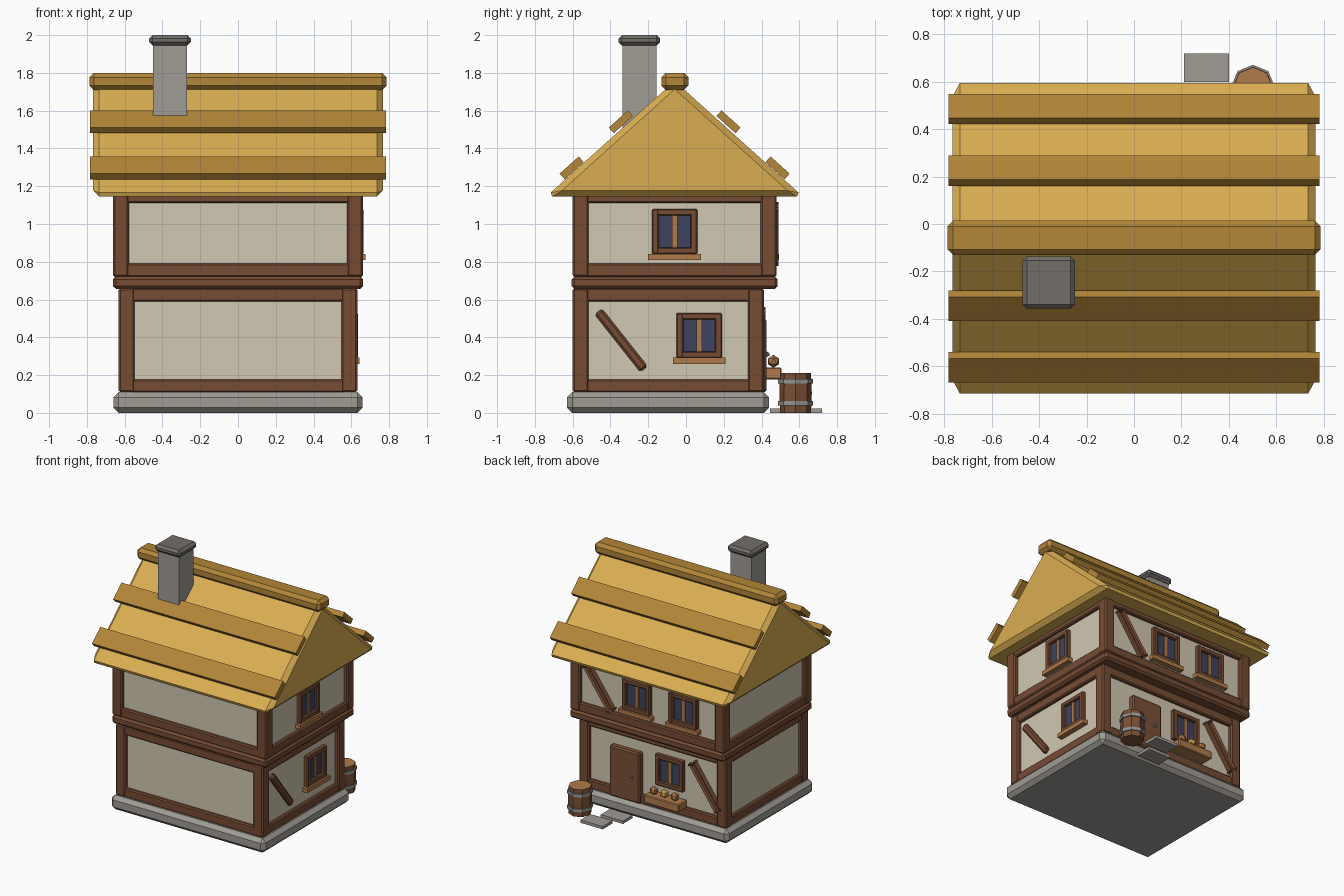
import bpy, bmesh, math
from mathutils import Matrix, Vector

if "Cube" in bpy.data.objects:
    bpy.data.objects.remove(bpy.data.objects["Cube"])


def mat(name, r, g, b):
    lin = [((c / 255 + 0.055) / 1.055) ** 2.4 for c in (r, g, b)]
    m = bpy.data.materials.new(name)
    m.diffuse_color = (*lin, 1)
    m.use_nodes = True
    m.node_tree.nodes["Principled BSDF"].inputs["Base Color"].default_value = m.diffuse_color
    return m


THATCH = mat("thatch", 218, 174, 82)
DARK_THATCH = mat("dark thatch", 178, 134, 56)
TIMBER = mat("timber", 118, 76, 52)
PLASTER = mat("plaster", 210, 200, 178)
GLASS = mat("window glass", 62, 68, 94)
LIGHT_WOOD = mat("light wood", 176, 122, 74)
STONE = mat("stone", 160, 156, 149)
DARK_STONE = mat("dark stone", 114, 110, 105)
PLANK = mat("plank wood", 122, 80, 54)
IRON = mat("iron", 150, 150, 150)


def finish(name, bm, *mats, bevel=0.0):
    if bevel:
        bmesh.ops.bevel(bm, geom=bm.edges[:], offset=bevel, segments=1,
                        affect='EDGES', clamp_overlap=True)
    bmesh.ops.recalc_face_normals(bm, faces=bm.faces[:])
    me = bpy.data.meshes.new(name)
    bm.to_mesh(me)
    bm.free()
    for m in mats:
        me.materials.append(m)
    ob = bpy.data.objects.new(name, me)
    bpy.context.collection.objects.link(ob)
    return ob


def box(name, x, y, z, m, bevel=0.0):
    """Box from (min, max) ranges."""
    bm = bmesh.new()
    bmesh.ops.create_cube(bm, size=1)
    for v in bm.verts:
        v.co = Vector([(a + b) / 2 + c * (b - a) for (a, b), c in zip((x, y, z), v.co)])
    return finish(name, bm, m, bevel=bevel)


def tilted(name, size, rot_axis, angle, centre, m, bevel=0.0):
    bm = bmesh.new()
    bmesh.ops.create_cube(bm, size=1)
    bmesh.ops.scale(bm, vec=size, verts=bm.verts)
    bm.transform(Matrix.Translation(centre) @ Matrix.Rotation(angle, 4, rot_axis))
    return finish(name, bm, m, bevel=bevel)


def wall_box(name, face, u, z, d, m, bevel=0.0):
    """Box on the +x or +y wall: u runs along the wall, d points outwards."""
    return box(name, d, u, z, m, bevel) if face == 'X' else box(name, u, d, z, m, bevel)


def window(name, face, u, z, d, sill=True):
    h, t = 0.12, 0.036
    for s in (-1, 1):
        wall_box(name + "_frame_side", face, sorted((u + s * h, u + s * (h - t))),
                 (z - h, z + h), (d - 0.02, d + 0.032), TIMBER, 0.006)
        wall_box(name + "_frame_rail", face, (u - h + 0.005, u + h - 0.005),
                 sorted((z + s * h, z + s * (h - t))), (d - 0.02, d + 0.031), TIMBER, 0.006)
    wall_box(name + "_glass", face, (u - 0.09, u + 0.09), (z - 0.09, z + 0.09),
             (d, d + 0.009), GLASS)
    wall_box(name + "_mullion", face, (u - 0.014, u + 0.014), (z - 0.088, z + 0.088),
             (d, d + 0.018), LIGHT_WOOD)
    if sill:
        wall_box(name + "_sill", face, (u - 0.14, u + 0.14), (z - 0.15, z - 0.118),
                 (d - 0.01, d + 0.042), LIGHT_WOOD)


def brace(name, face, a, b, d):
    """Diagonal timber between two (u, z) points on a wall."""
    du, dz = b[0] - a[0], b[1] - a[1]
    n = math.hypot(du, dz) + 0.03
    u, z = (a[0] + b[0]) / 2, (a[1] + b[1]) / 2
    ang = math.atan2(dz, du)
    if face == 'X':
        tilted(name, (0.05, n, 0.05), 'X', ang, (d, u, z), TIMBER, 0.012)
    else:
        tilted(name, (n, 0.05, 0.05), 'Y', -ang, (u, d, z), TIMBER, 0.012)


def storey(name, hx, y0, y1, z0, z1):
    """Plaster core with corner posts and a beam at foot and head of each wall."""
    r, w, i = 0.03, 0.085, 0.005
    box(name + "_plaster", (-hx + r, hx - r), (y0 + r, y1 - r), (z0, z1), PLASTER)
    for sx in (-1, 1):
        x = sorted((sx * hx, sx * (hx - w)))
        for y in ((y0, y0 + w), (y1 - w, y1)):
            box(name + "_post", x, y, (z0, z1), TIMBER, 0.01)
    for z in ((z0, z0 + 0.07), (z1 - 0.07, z1)):
        for sx in (-1, 1):
            box(name + "_side_beam", sorted((sx * (hx - i), sx * (hx - 0.07))),
                (y0 + 0.04, y1 - 0.04), z, TIMBER, 0.008)
        for y in ((y0 + i, y0 + 0.07), (y1 - 0.07, y1 - i)):
            box(name + "_long_beam", (-hx + 0.04, hx - 0.04), y, z, TIMBER, 0.008)


# Foundation and the two storeys, the upper one jutting out
box("foundation", (-0.66, 0.66), (-0.63, 0.44), (0, 0.11), STONE, 0.028)
storey("lower_storey", 0.632, -0.60, 0.412, 0.108, 0.66)
box("floor_band", (-0.662, 0.662), (-0.605, 0.485), (0.657, 0.722), TIMBER, 0.015)
storey("upper_storey", 0.662, -0.60, 0.48, 0.72, 1.18)

# Windows and braces on the side and door walls
window("side_lower_window", 'X', 0.07, 0.41, 0.602)
window("side_upper_window", 'X', -0.06, 0.96, 0.632)
window("door_wall_window", 'Y', -0.14, 0.41, 0.382, sill=False)
for u in (0.097, -0.305):
    window("upper_window", 'Y', u, 0.96, 0.45)
brace("side_brace", 'X', (-0.455, 0.525), (-0.232, 0.243), 0.605)
brace("door_wall_brace", 'Y', (-0.35, 0.525), (-0.55, 0.243), 0.385)
brace("upper_brace", 'Y', (0.51, 1.08), (0.32, 0.815), 0.453)

# Door with knob
box("door", (0.102, 0.362), (0.36, 0.425), (0.11, 0.50), PLANK, 0.01)
bm = bmesh.new()
bmesh.ops.create_icosphere(bm, subdivisions=1, radius=0.014,
                           matrix=Matrix.Translation((0.17, 0.43, 0.31)))
finish("door_knob", bm, IRON)

# Flower box
box("flower_box", (-0.29, 0.01), (0.40, 0.505), (0.178, 0.24), LIGHT_WOOD, 0.006)
for k, m in ((-1, LIGHT_WOOD), (0, THATCH), (1, LIGHT_WOOD)):
    bm = bmesh.new()
    bmesh.ops.create_icosphere(bm, subdivisions=1, radius=0.034,
                               matrix=Matrix.Translation((-0.14 + 0.09 * k, 0.463, 0.273)))
    finish("flower", bm, m)

# Thatched roof prism
RY, APEX, SLOPE = -0.06, 1.757, math.atan(0.9)
bm = bmesh.new()
ends = [[bm.verts.new((x, RY + y, z)) for y, z in ((-0.68, 1.145), (0.68, 1.145), (0, APEX))]
        for x in (-0.767, 0.767)]
bm.faces.new(ends[0])
bm.faces.new(ends[1])
for i in range(3):
    j = (i + 1) % 3
    bm.faces.new((ends[0][i], ends[0][j], ends[1][j], ends[1][i]))
bmesh.ops.recalc_face_normals(bm, faces=bm.faces[:])
finish("roof", bm, THATCH, bevel=0.032)

# Thatch bands on both slopes, and the ridge
for s in (-1, 1):
    for dy, z in ((0.545, 1.297), (0.285, 1.541)):
        tilted("thatch_band", (1.566, 0.136, 0.04), 'X', -s * SLOPE,
               (0, RY + s * dy, z), DARK_THATCH)
box("roof_ridge", (-0.787, 0.787), (-0.131, 0.014), (1.71, 1.80), DARK_THATCH, 0.024)

# Chimney
box("chimney", (-0.45, -0.27), (-0.337, -0.157), (1.40, 1.96), STONE)
box("chimney_cap", (-0.47, -0.25), (-0.357, -0.137), (1.945, 2.0), DARK_STONE, 0.018)


# Barrel with hoops
def ring_stack(name, profile, *mats):
    """Eight-sided lathe of (radius, z) points, closed at both ends."""
    bm = bmesh.new()
    rings = [[bm.verts.new((0.502 + r * math.cos(k * math.pi / 4),
                            0.58 + r * math.sin(k * math.pi / 4), z)) for k in range(8)]
             for r, z in profile]
    bm.faces.new(rings[0])
    bm.faces.new(rings[-1]).material_index = len(mats) - 1
    for a, b in zip(rings, rings[1:]):
        for k in range(8):
            bm.faces.new((a[k], a[k - 1], b[k - 1], b[k]))
    finish(name, bm, *mats)


ring_stack("barrel", ((0.082, 0), (0.086, 0.105), (0.082, 0.212)), PLANK, LIGHT_WOOD)
for z in (0.04, 0.155):
    ring_stack("barrel_hoop", ((0.092, z), (0.092, z + 0.024)), IRON)

# Stepping stones
box("near_step_stone", (0.145, 0.335), (0.445, 0.565), (0, 0.022), STONE)
box("far_step_stone", (0.21, 0.40), (0.60, 0.72), (0, 0.022), STONE)
